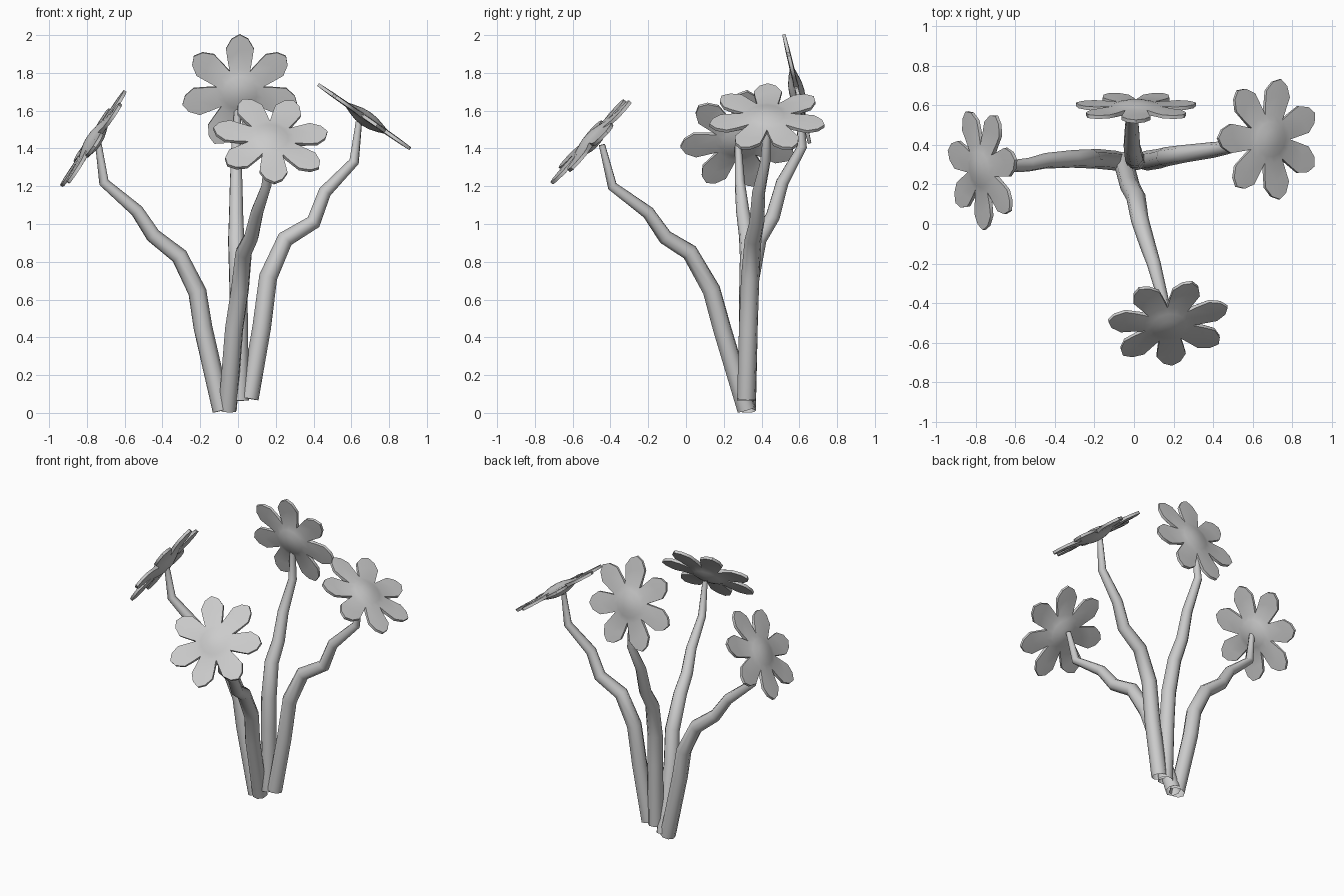
import bpy, bmesh
from math import pi, sin, cos, radians
from mathutils import Vector, Matrix

if "Cube" in bpy.data.objects:
    bpy.data.objects.remove(bpy.data.objects["Cube"])

PETALS = 7
RIM = 0.009


def finish(ob, angle):
    bpy.ops.object.select_all(action='DESELECT')
    ob.select_set(True)
    bpy.context.view_layer.objects.active = ob
    if ob.type == 'CURVE':
        bpy.ops.object.convert(target='MESH')
    bpy.ops.object.shade_smooth_by_angle(angle=radians(angle))


def stem(name, pts):
    # Tapered, kinked tube with an open base
    radii = [.050, .050, .049, .045, .040, .035, .027, .017]
    cu = bpy.data.curves.new(name, 'CURVE')
    cu.dimensions = '3D'
    cu.bevel_depth = 1.0
    cu.bevel_resolution = 2
    cu.use_fill_caps = False
    sp = cu.splines.new('POLY')
    sp.points.add(len(pts) - 1)
    for p, co, r in zip(sp.points, pts, radii):
        p.co = (*co, 1)
        p.radius = r
    ob = bpy.data.objects.new(name, cu)
    bpy.context.collection.objects.link(ob)
    finish(ob, 50)


def flower(name, centre, normal, phase):
    bm = bmesh.new()
    n = 2 * PETALS
    outlines = []
    for side, bulge in ((1, .038), (-1, .045)):
        # Domed heart: rings around the middle
        top = bm.verts.new((0, 0, side * bulge))
        rings = []
        for r, h in ((.045, bulge * .9), (.09, bulge * .6), (.125, .013)):
            rings.append([bm.verts.new((r * cos(pi * i / PETALS), r * sin(pi * i / PETALS), side * h))
                          for i in range(n)])
        for i in range(n):
            j = (i + 1) % n
            bm.faces.new((top, rings[0][i], rings[0][j]))
            for a, b in zip(rings, rings[1:]):
                bm.faces.new((a[i], b[i], b[j], a[j]))
        # Petals: a left and a right half around each midrib
        last = rings[-1]
        outline = []
        for k in range(PETALS):
            rot = Matrix.Rotation(2 * pi * k / PETALS, 4, 'Z')

            def pt(x, y, z=RIM):
                return bm.verts.new(rot @ Vector((x, y, side * z)))
            base, lo, hi = last[2 * k], last[2 * k - 1], last[(2 * k + 1) % n]
            mid, tip = pt(.225, 0, .012), pt(.312, 0)
            right = [pt(.18, -.066), pt(.235, -.074), pt(.288, -.044)]
            left = [pt(.18, .066), pt(.235, .074), pt(.288, .044)]
            bm.faces.new((base, lo, right[0], right[1], mid))
            bm.faces.new((mid, right[1], right[2], tip))
            bm.faces.new((base, mid, left[1], left[0], hi))
            bm.faces.new((mid, tip, left[2], left[1]))
            outline += [lo] + right + [tip] + left[::-1]
        outlines.append(outline)
    # Thin rim joining both sides
    a, b = outlines
    for i in range(len(a)):
        j = (i + 1) % len(a)
        bm.faces.new((a[i], a[j], b[j], b[i]))
    bmesh.ops.recalc_face_normals(bm, faces=bm.faces)
    # Face the flower along its normal
    w = Vector(normal).normalized()
    u = (Vector((1, 0, 0)) - w * w.x).normalized()
    v = w.cross(u)
    m = Matrix((u, v, w)).transposed().to_4x4()
    bm.transform(Matrix.Translation(centre) @ m @ Matrix.Rotation(radians(phase), 4, 'Z'))
    me = bpy.data.meshes.new(name)
    bm.to_mesh(me)
    bm.free()
    ob = bpy.data.objects.new(name, me)
    bpy.context.collection.objects.link(ob)
    finish(ob, 40)


# Back flower
stem("back_stem", [(.01, .32, .065), (.005, .33, .5), (0, .34, .70), (-.01, .385, .92),
                   (-.01, .46, 1.04), (-.01, .51, 1.22), (-.01, .615, 1.41), (0, .60, 1.66)])
flower("back_flower", (.01, .59, 1.70), (0, .97, .23), -90)

# Left flower
stem("left_stem", [(-.085, .32, .012), (-.185, .33, .45), (-.215, .33, .64), (-.31, .33, .83),
                   (-.45, .32, .94), (-.535, .30, 1.07), (-.71, .285, 1.22), (-.74, .275, 1.43)])
flower("left_flower", (-.765, .28, 1.445), (-.83, -.08, .55), 15)

# Right flower
stem("right_stem", [(.06, .32, .075), (.125, .33, .45), (.16, .34, .72), (.25, .355, .92),
                    (.40, .375, 1.01), (.46, .385, 1.17), (.615, .42, 1.33), (.64, .43, 1.54)])
flower("right_flower", (.68, .43, 1.56), (.57, 0, .82), 25)

# Front flower
stem("front_stem", [(-.055, .32, .016), (-.02, .19, .45), (.01, .135, .65), (.03, .02, .85),
                    (.07, -.11, .93), (.10, -.20, 1.06), (.15, -.39, 1.2), (.165, -.445, 1.42)])
flower("front_flower", (.175, -.50, 1.445), (.11, -.73, .68), 16)
